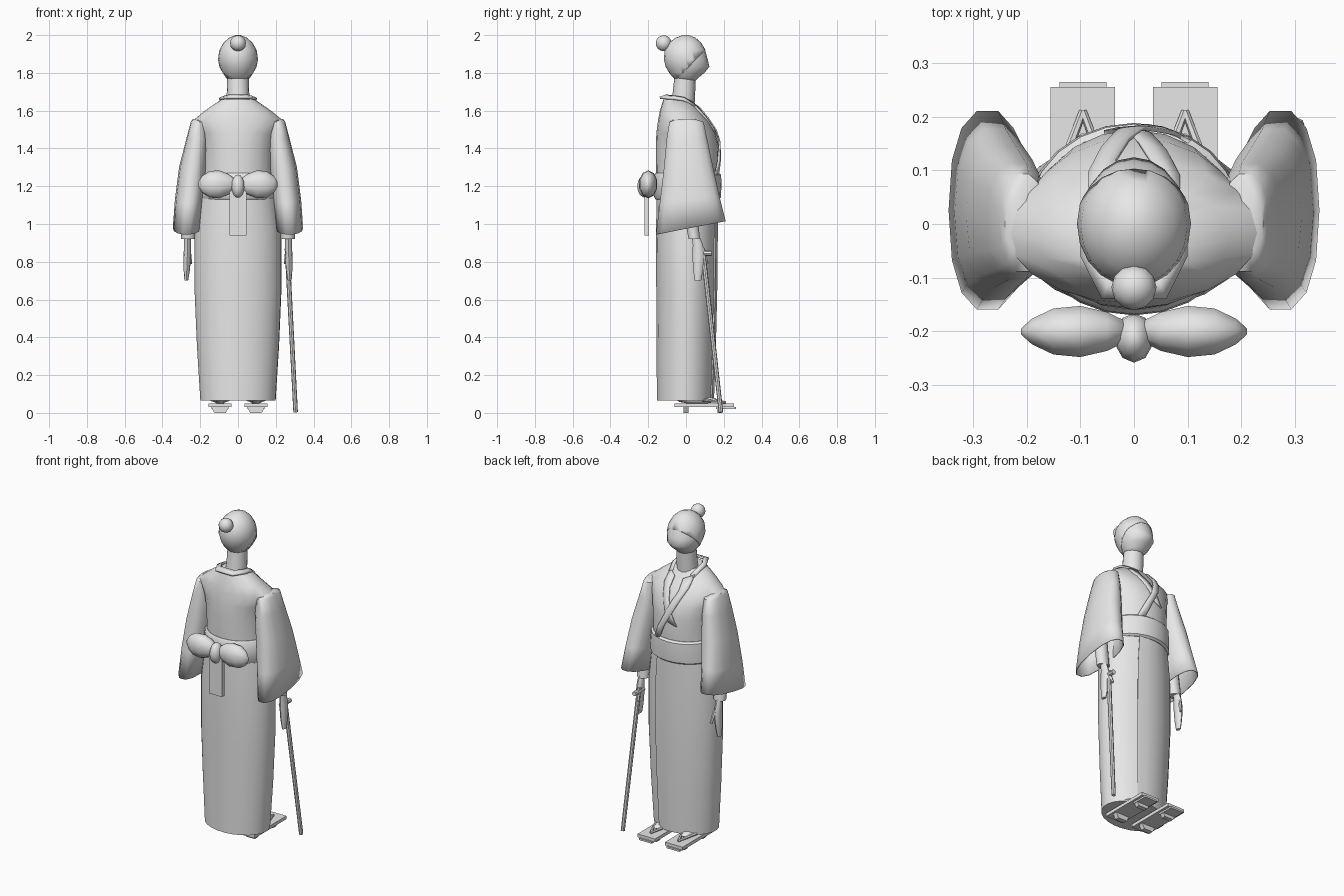
import bpy, bmesh, math
from mathutils import Vector

if "Cube" in bpy.data.objects:
    bpy.data.objects.remove(bpy.data.objects["Cube"])

mat = bpy.data.materials.new("light_grey")
mat.diffuse_color = (0.8, 0.8, 0.8, 1)
mat.use_nodes = True
mat.node_tree.nodes["Principled BSDF"].inputs["Base Color"].default_value = mat.diffuse_color


def finish(name, bm, smooth=40, thick=0):
    """Turn a bmesh into a named, shaded object."""
    bmesh.ops.recalc_face_normals(bm, faces=bm.faces)
    me = bpy.data.meshes.new(name)
    bm.to_mesh(me)
    bm.free()
    me.materials.append(mat)
    ob = bpy.data.objects.new(name, me)
    bpy.context.collection.objects.link(ob)
    if thick:
        m = ob.modifiers.new("thickness", "SOLIDIFY")
        m.thickness = thick
        m.offset = -1
    if smooth:
        bpy.ops.object.select_all(action="DESELECT")
        ob.select_set(True)
        bpy.context.view_layer.objects.active = ob
        bpy.ops.object.shade_smooth_by_angle(angle=math.radians(smooth))
    return ob


def ring(z, x0, x1, y0, y1, n=16, p=1.0, tilt=0.0):
    """Oval section between the given limits; tilt raises it towards +y."""
    cx, cy, rx, ry = (x0 + x1) / 2, (y0 + y1) / 2, (x1 - x0) / 2, (y1 - y0) / 2
    pts = []
    for i in range(n):
        c, s = math.cos(2 * math.pi * i / n), math.sin(2 * math.pi * i / n)
        y = cy + ry * math.copysign(abs(s) ** p, s)
        pts.append((cx + rx * math.copysign(abs(c) ** p, c), y, z + tilt * (y - cy)))
    return pts


def loft(rings, caps=(True, True), closed=True):
    bm = bmesh.new()
    rows = [[bm.verts.new(p) for p in r] for r in rings]
    n = len(rows[0])
    for a, b in zip(rows, rows[1:]):
        for i in range(n if closed else n - 1):
            j = (i + 1) % n
            bm.faces.new((a[i], a[j], b[j], b[i]))
    if caps[0]:
        bm.faces.new(rows[0])
    if caps[1]:
        bm.faces.new(rows[-1])
    return bm


def box(name, x0, x1, y0, y1, z0, z1):
    bm = bmesh.new()
    bmesh.ops.create_cube(bm, size=1)
    for v in bm.verts:
        v.co = ((x0 + x1) / 2 + v.co.x * (x1 - x0), (y0 + y1) / 2 + v.co.y * (y1 - y0),
                (z0 + z1) / 2 + v.co.z * (z1 - z0))
    return finish(name, bm, 0)


def ball(name, c, r, u=16, v=10):
    bm = bmesh.new()
    bmesh.ops.create_uvsphere(bm, u_segments=u, v_segments=v, radius=1)
    for q in bm.verts:
        q.co = [c[i] + q.co[i] * r[i] for i in range(3)]
    return finish(name, bm, 60)


def rod(name, a, b, r0, r1, n=8):
    a, b = Vector(a), Vector(b)
    bm = bmesh.new()
    bmesh.ops.create_cone(bm, cap_ends=True, segments=n, radius1=r0, radius2=r1, depth=(b - a).length)
    q = Vector((0, 0, 1)).rotation_difference(b - a)
    for v in bm.verts:
        v.co = q @ v.co + (a + b) / 2
    return finish(name, bm)


# Skirt, with the overlapping wrap edge as a small step at the front
rings = []
for z, rx, yb, yf in [(.065, .2, -.155, .145), (.35, .218, -.156, .155), (.65, .231, -.158, .162),
                      (.95, .23, -.16, .165), (1.16, .2, -.155, .165)]:
    cy, ry = (yb + yf) / 2, (yf - yb) / 2
    row = []
    for i in range(25):
        a = math.radians(65 + 360 * i / 24)
        k = 1.05 - .05 * min(1, i / 4) if i < 4 else 1
        row.append((rx * k * math.cos(a), cy + ry * k * math.sin(a), z))
    rings.append(row)
finish("skirt", loft(rings))

# Upper robe
torso = [(1.1, .198, -.155, .165), (1.27, .185, -.158, .172), (1.4, .19, -.16, .175), (1.48, .205, -.157, .16),
         (1.55, .235, -.148, .118), (1.6, .175, -.138, .078), (1.66, .088, -.12, .03)]
finish("upper_robe", loft([ring(z, -r, r, b, f, 20) for z, r, b, f in torso]))


def front(x, z, off):
    """Point on the front of the upper robe."""
    for (z0, *p), (z1, *q) in zip(torso, torso[1:]):
        if z0 <= z <= z1:
            t = (z - z0) / (z1 - z0)
            r, b, f = [u + (w - u) * t for u, w in zip(p, q)]
            break
    s = math.sqrt(max(0, 1 - (x / r) ** 2))
    return (x, (b + f) / 2 + (f - b) / 2 * s + off, z)


# Crossed front lapels
def lapel(name, side, path, off):
    rows = []
    for x, z in path:
        w = .026
        rows.append([front(side * (x + k * w), z + k * w * .4, off) for k in (-1, 0, 1)])
    finish(name, loft(rows, (False, False), False), 40, .008)


lapel("under_lapel", 1, [(.058, 1.63), (.06, 1.57), (.035, 1.51), (.005, 1.44), (-.03, 1.37)], .008)
lapel("over_lapel", -1, [(.058, 1.63), (.06, 1.57), (.035, 1.51), (.005, 1.44), (-.05, 1.34), (-.085, 1.26)], .014)

# Stand-off collar round the nape
inner = [(.062, .045, 1.64), (.078, -.01, 1.672), (.072, -.06, 1.68), (.045, -.105, 1.686)]
outer = [(.085, .05, 1.625), (.1, -.01, 1.66), (.1, -.06, 1.668), (.06, -.14, 1.674)]
full = [i + [(-x, y, z) for x, y, z in reversed(i)] for i in (inner, outer)]
finish("collar", loft(full, (False, False), False), 40, .012)

# Sash, bow, knot and tail
finish("sash", loft([ring(z, -r, r, b, f, 24) for z, r, b, f in
                     [(1.13, .196, -.16, .172), (1.14, .205, -.168, .184), (1.2, .203, -.17, .188),
                      (1.26, .198, -.168, .186), (1.27, .188, -.16, .174)]]))
for s, n in ((-1, "left"), (1, "right")):
    rows = [ring(x, -h, h, -.2 - d, -.2 + d, 10) for x, h, d in
            [(.015, .03, .02), (.05, .055, .038), (.1, .074, .05), (.15, .07, .045), (.19, .045, .025), (.21, .012, .006)]]
    finish(n + "_bow_loop", loft([[(s * z, y, 1.21 + x) for x, y, z in r] for r in rows]), 60)
ball("bow_knot", (0, -.212, 1.2), (.036, .046, .062), 10, 8)
box("bow_tail", -.045, .045, -.22, -.196, .94, 1.21)

# Neck and head
finish("neck", loft([ring(z, -r, r, c - r, c + r, 16) for z, r, c in
                     [(1.6, .064, -.02), (1.68, .06, -.012), (1.8, .056, -.003)]]))
skull = [(1.752, .045, -.04, .045), (1.775, .066, -.066, .07), (1.8, .083, -.088, .1), (1.832, .097, -.106, .126),
         (1.87, .105, -.116, .117), (1.92, .098, -.112, .103), (1.96, .075, -.088, .079),
         (1.985, .046, -.055, .05), (1.998, .015, -.018, .016)]


def head_mesh(k):
    return loft([ring(1.87 + (z - 1.87) * k, -r * k, r * k, b * k, f * k, 20) for z, r, b, f in skull])


finish("head", head_mesh(.985), 60)
hair = head_mesh(1.01)
bmesh.ops.bisect_plane(hair, geom=hair.verts[:] + hair.edges[:] + hair.faces[:], plane_co=(0, .1, 1.92),
                       plane_no=(0, .72, -.7), clear_outer=True)
finish("hair_cap", hair, 60, .006)
ball("hair_bun", (0, -.118, 1.957), (.042, .042, .042), 12, 8)

for s, n in ((-1, "left"), (1, "right")):
    # Wide sleeve, open at the bottom
    def rows(data, **kw):
        return [[(s * x, y, z) for x, y, z in ring(z, a, b, c, d, **kw, tilt=t)] for z, a, b, c, d, t in data]
    finish(n + "_sleeve", loft(rows([(1.555, .19, .24, -.05, .05, 0), (1.54, .165, .25, -.09, .095, 0),
                                     (1.45, .158, .274, -.105, .115, 0), (1.3, .165, .312, -.12, .145, .05),
                                     (1.13, .185, .334, -.142, .18, .12), (.98, .2, .345, -.163, .214, .19)],
                                    n=14, p=.85), (True, False)), 50, .006)
    # Forearm, hand and thumb
    finish(n + "_forearm", loft(rows([(1.15, .22, .3, -.03, .05, 0), (.92, .226, .302, .012, .076, 0)], n=10)))
    finish(n + "_hand", loft(rows([(.94, .25, .285, .03, .07, 0), (.89, .25, .286, .036, .09, 0),
                                   (.83, .249, .288, .034, .1, 0), (.76, .254, .288, .038, .092, 0),
                                   (.7, .264, .284, .045, .08, 0)], n=8)), 50)
    rod(n + "_thumb", (s * .262, .085, .87), (s * .25, .112, .79), .012, .008, 6)
    # Wooden sandal: board, toe plate, cross teeth, strap and foot
    c = s * .095
    box(n + "_sandal_board", c - .06, c + .06, -.06, .255, .03, .05)
    box(n + "_sandal_toe_plate", c - .044, c + .044, .16, .264, .02, .031)
    for y in (0, .18):
        tooth = loft([[(c - w, y - .014, z), (c + w, y - .014, z), (c + w, y + .014, z), (c - w, y + .014, z)]
                      for z, w in ((0, .03), (.032, .048))])
        finish(f"{n}_sandal_tooth", tooth, 0)
    for k in (-1, 1):
        rod(n + "_sandal_strap", (c, .21, .056), (c + k * .045, .09, .07), .007, .009, 6)
    ball(n + "_foot", (c, .06, .068), (.038, .11, .02), 12, 6)

# Walking cane with a short cross handle
rod("cane", (.305, .185, .004), (.26, .088, .87), .012, .013, 8)
rod("cane_handle", (.262, .045, .845), (.262, .135, .845), .014, .014, 8)
